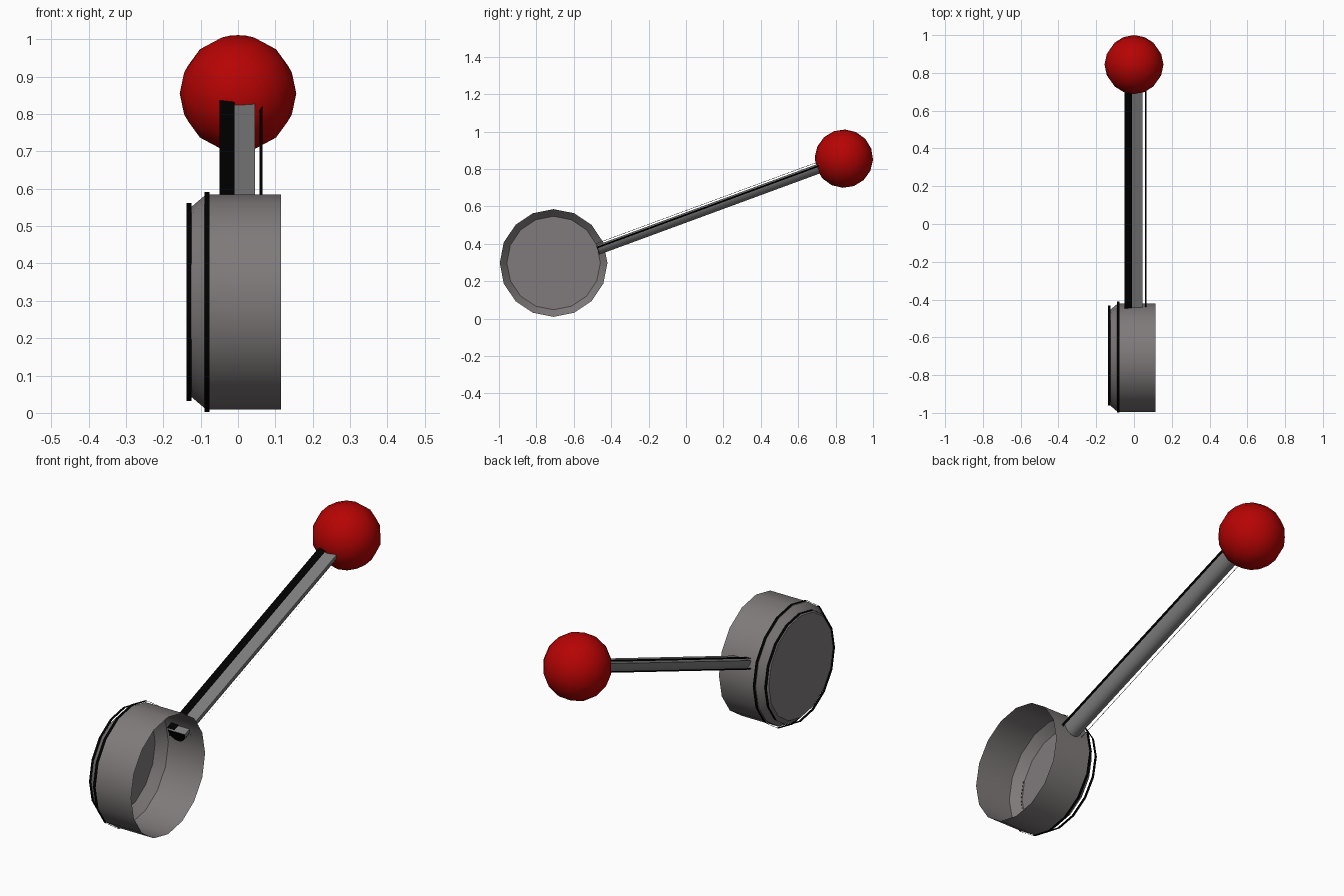
import bpy, bmesh, math
from mathutils import Vector, Matrix

if "Cube" in bpy.data.objects:
    bpy.data.objects.remove(bpy.data.objects["Cube"])

HUB = Vector((0, -0.708, 0.297))
BALL = Vector((0, 0.844, 0.855))
TILT = math.radians(20.2)
ALONG = Vector((0, math.cos(TILT), math.sin(TILT)))
UP = Vector((0, -math.sin(TILT), math.cos(TILT)))


def material(name, rgb):
    m = bpy.data.materials.new(name)
    m.diffuse_color = (*rgb, 1)
    m.use_nodes = True
    m.node_tree.nodes["Principled BSDF"].inputs["Base Color"].default_value = m.diffuse_color
    return m


red = material("red", (0.47, 0.001, 0.001))
black = material("black", (0, 0, 0))
warm_grey = material("warm_grey", (0.215, 0.195, 0.197))
dark_grey = material("dark_grey", (0.21, 0.21, 0.21))


def finish(name, bm, mat, angle=40):
    bmesh.ops.recalc_face_normals(bm, faces=bm.faces)
    me = bpy.data.meshes.new(name)
    bm.to_mesh(me)
    bm.free()
    ob = bpy.data.objects.new(name, me)
    bpy.context.collection.objects.link(ob)
    me.materials.append(mat)
    bpy.context.view_layer.objects.active = ob
    ob.select_set(True)
    bpy.ops.object.shade_smooth_by_angle(angle=math.radians(angle))
    ob.select_set(False)
    return ob


def bridge(bm, a, b, closed):
    n = len(a)
    for i in range(n if closed else n - 1):
        j = (i + 1) % n
        bm.faces.new((a[i], a[j], b[j], b[i]))


def turned(name, profile, mat, cap=False, sides=16, shift=0):
    """Rings of (x, radius) around the hub axis."""
    bm = bmesh.new()
    rings = []
    for x, r in profile:
        angles = [math.tau * i / sides for i in range(sides)]
        rings.append([bm.verts.new(HUB + Vector((x, shift + r * math.sin(t), r * math.cos(t))))
                      for t in angles])
    for a, b in zip(rings, rings[1:]):
        bridge(bm, a, b, True)
    if cap:
        bm.faces.new(rings[-1])
    return finish(name, bm, mat, 30)


def swept(name, section, start, end, mat, closed=False):
    """Section of (x, height) run along the sloping rod."""
    bm = bmesh.new()
    a, b = [[bm.verts.new(BALL + Vector((x, 0, 0)) + UP * h + ALONG * s)
             for x, h in section] for s in (start, end)]
    bridge(bm, a, b, closed)
    if closed:
        bm.faces.new(a)
        bm.faces.new(b)
    return finish(name, bm, mat)


def half_round(r, top, depth, n=8):
    return [(r * math.cos(math.pi * i / n), top - depth * math.sin(math.pi * i / n))
            for i in range(n + 1)]


# Hub: open cup with a chamfer and a small disc on its closed side
turned("hub", [(0.115, 0.288), (-0.085, 0.288), (-0.13, 0.25)], warm_grey, cap=True)
turned("hub_centre_disc", [(-0.132, 0.05)], warm_grey, cap=True)
# Black outline bands around the hub edges
turned("hub_outer_band", [(-0.09, 0.294), (-0.076, 0.294)], black, shift=0.004)
turned("hub_inner_band", [(-0.138, 0.265), (-0.125, 0.265)], black, shift=0.012)

# Rod: flat on top, rounded below, poking through the hub wall
rod_section = half_round(0.045, 0.022, 0.052)
swept("rod", rod_section, -1.40, -0.08, dark_grey, closed=True)
# Black outline strips along the rod and black cap on its inner end
START, END = -1.40, -0.08
swept("rod_left_strip", [(-0.01, 0.030), (-0.05, 0.032)], START, END, black)
swept("rod_right_strip", [(0.058, 0.005), (0.065, 0.014)], START, END, black)
swept("rod_lower_strip", [(-0.05, -0.012), (-0.046, -0.020)], START, END, black)
swept("rod_end_cap", rod_section, -1.404, -1.401, black, closed=True)

# Ball knob
bm = bmesh.new()
bmesh.ops.create_uvsphere(bm, u_segments=16, v_segments=8, radius=0.156,
                          matrix=Matrix.Translation(BALL) @ Matrix.Rotation(TILT, 4, 'X'))
finish("ball_knob", bm, red, 60)
